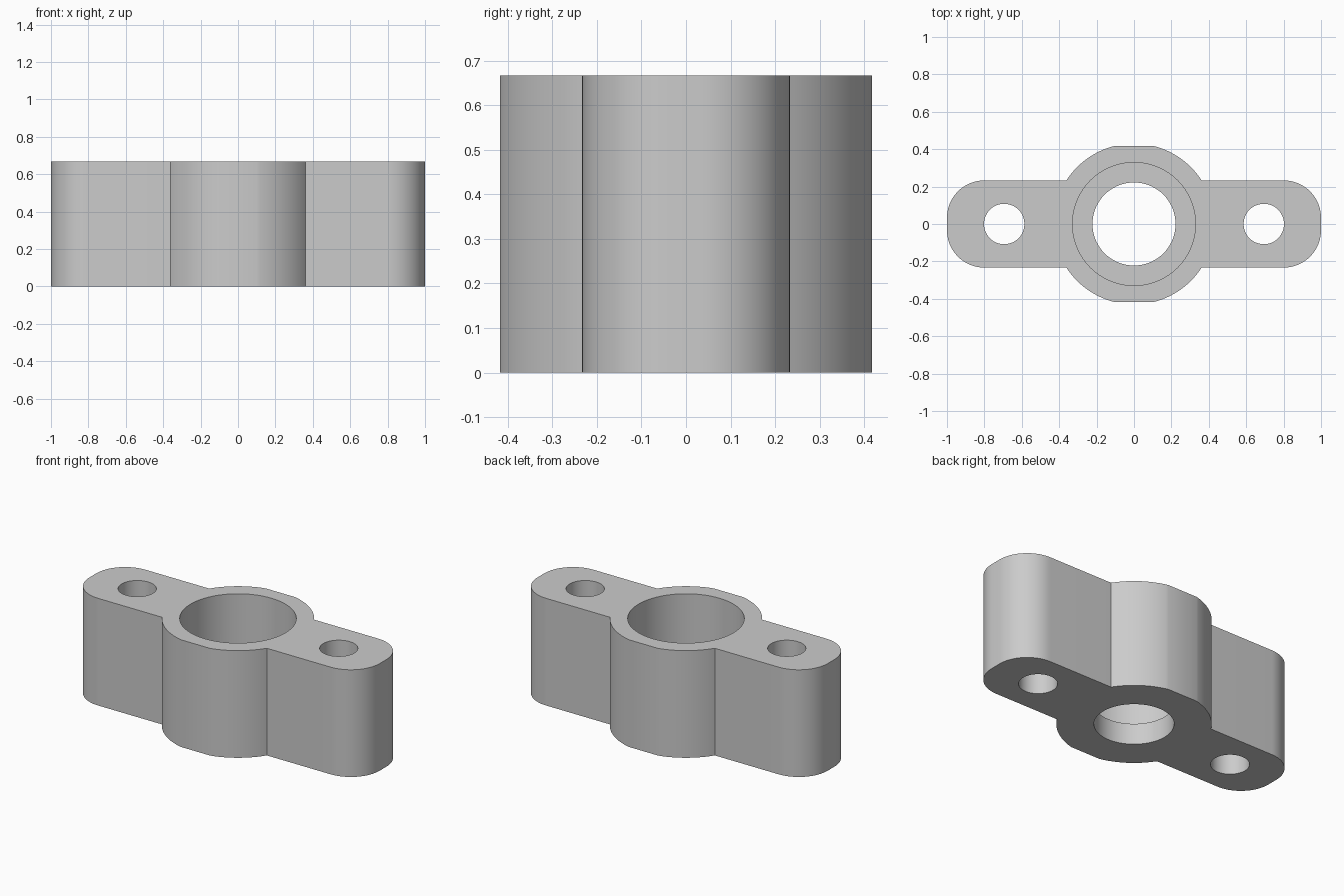
import bpy
import bmesh
from math import sin, cos, pi, asin, acos, radians

if "Cube" in bpy.data.objects:
    bpy.data.objects.remove(bpy.data.objects["Cube"], do_unlink=True)

HEIGHT = 0.667
ARM_Y = 0.233       # half width of the arms
BOSS_R = 0.43       # round boss, trimmed flat at front and back
BOSS_Y = 0.418
CORNER = 0.2        # arm corner radius

grey = bpy.data.materials.new("plain_grey")
grey.diffuse_color = (0.6, 0.6, 0.6, 1)
grey.use_nodes = True
grey.node_tree.nodes["Principled BSDF"].inputs["Base Color"].default_value = (0.6, 0.6, 0.6, 1)


def arc(cx, cy, r, start, end, steps):
    angles = [start + (end - start) * i / steps for i in range(steps + 1)]
    return [(cx + r * cos(a), cy + r * sin(a)) for a in angles]


def prism(name, outline, z0, z1):
    bm = bmesh.new()
    base = bm.faces.new([bm.verts.new((x, y, z0)) for x, y in outline])
    top = bmesh.ops.extrude_face_region(bm, geom=[base])["geom"]
    verts = [v for v in top if isinstance(v, bmesh.types.BMVert)]
    bmesh.ops.translate(bm, verts=verts, vec=(0, 0, z1 - z0))
    bmesh.ops.recalc_face_normals(bm, faces=bm.faces)
    mesh = bpy.data.meshes.new(name)
    bm.to_mesh(mesh)
    bm.free()
    mesh.materials.append(grey)
    obj = bpy.data.objects.new(name, mesh)
    bpy.context.collection.objects.link(obj)
    return obj


# Body outline: one quarter, mirrored to the other three
quarter = arc(1 - CORNER, ARM_Y - CORNER, CORNER, 0, pi / 2, 20)
quarter += arc(0, 0, BOSS_R, asin(ARM_Y / BOSS_R), asin(BOSS_Y / BOSS_R), 20)
half = quarter + [(-x, y) for x, y in reversed(quarter)]
outline = half + [(x, -y) for x, y in reversed(half)]
body = prism("flange_body", outline, 0, HEIGHT)


# Through holes and the wide upper bore
def drill(x, r, z0, sides):
    cutter = prism("hole_cutter", arc(x, 0, r, 0, 2 * pi, sides)[:-1], z0, HEIGHT + 0.1)
    cutter.hide_render = True
    mod = body.modifiers.new("hole", 'BOOLEAN')
    mod.operation = 'DIFFERENCE'
    mod.solver = 'EXACT'
    mod.object = cutter
    bpy.context.view_layer.objects.active = body
    bpy.ops.object.modifier_apply(modifier=mod.name)
    bpy.data.objects.remove(cutter, do_unlink=True)


for side in (-1, 1):
    drill(side * 0.694, 0.108, -0.1, 48)
drill(0, 0.222, -0.1, 72)
drill(0, 0.329, 0.13, 72)

# Smooth round walls, sharp rims
bpy.ops.object.select_all(action='DESELECT')
body.select_set(True)
bpy.context.view_layer.objects.active = body
bpy.ops.object.shade_smooth_by_angle(angle=radians(30))
